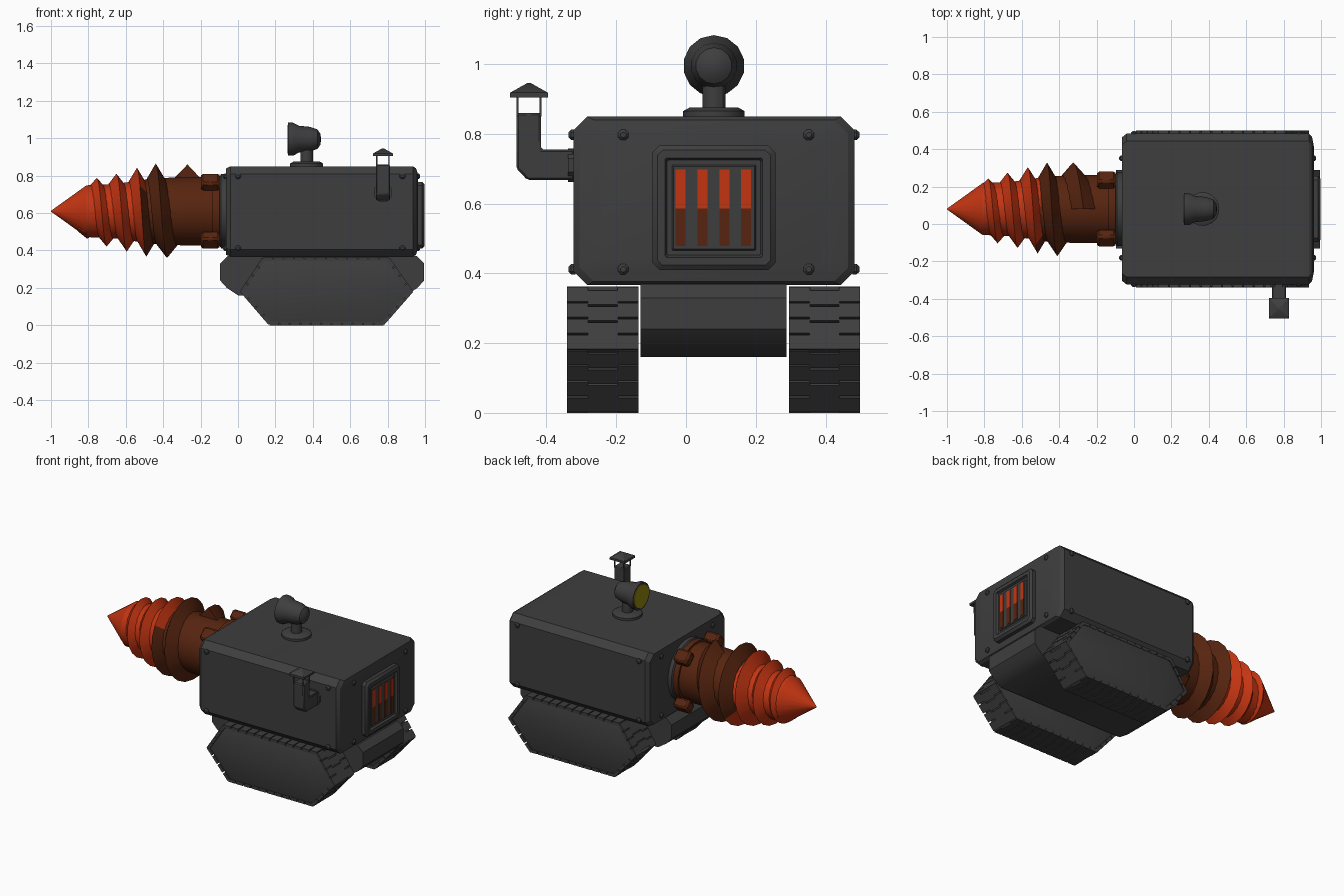
import bpy, bmesh, math
from mathutils import Vector, Matrix

if "Cube" in bpy.data.objects:
    bpy.data.objects.remove(bpy.data.objects["Cube"])

def material(name, r, g, b):
    m = bpy.data.materials.new(name)
    m.diffuse_color = (r, g, b, 1)
    m.use_nodes = True
    m.node_tree.nodes["Principled BSDF"].inputs["Base Color"].default_value = m.diffuse_color
    return m

GREY = material("dark_grey", 0.048, 0.048, 0.048)
ORANGE = material("hot_orange", 0.55, 0.035, 0.006)
BROWN = material("rust_brown", 0.095, 0.018, 0.005)
YELLOW = material("lamp_yellow", 0.28, 0.23, 0.004)
CY, DZ = 0.08, 0.61          # machine centre line and drill axis height

def build(name, verts, faces, mats=(GREY,), pick=None, smooth=30):
    me = bpy.data.meshes.new(name)
    me.from_pydata([tuple(v) for v in verts], [], faces)
    for m in mats:
        me.materials.append(m)
    bm = bmesh.new()
    bm.from_mesh(me)
    bmesh.ops.recalc_face_normals(bm, faces=bm.faces)
    if pick:
        for f in bm.faces:
            f.material_index = pick(f.calc_center_median())
    bm.to_mesh(me)
    bm.free()
    ob = bpy.data.objects.new(name, me)
    bpy.context.collection.objects.link(ob)
    if smooth:
        bpy.context.view_layer.objects.active = ob
        bpy.ops.object.select_all(action='DESELECT')
        ob.select_set(True)
        bpy.ops.object.shade_smooth_by_angle(angle=math.radians(smooth))
    return ob

def loft(name, rings, **kw):
    n = len(rings[0])
    verts = [v for r in rings for v in r]
    faces = [(i*n + k, i*n + (k+1) % n, (i+1)*n + (k+1) % n, (i+1)*n + k)
             for i in range(len(rings)-1) for k in range(n)]
    faces += [tuple(range(n)), tuple(range(len(verts)-n, len(verts)))]
    return build(name, verts, faces, **kw)

def lathe(name, profile, origin, axis='X', n=24, **kw):
    """profile: (distance along axis, radius)"""
    o = Vector(origin)
    rings = []
    for d, r in profile:
        ring = []
        for k in range(n):
            a = 2*math.pi*(k+0.5)/n
            c, s = r*math.cos(a), r*math.sin(a)
            ring.append(o + (Vector((d, c, s)) if axis == 'X' else
                             Vector((c, d, s)) if axis == 'Y' else Vector((c, s, d))))
        rings.append(ring)
    return loft(name, rings, **kw)

def boxes(name, specs, mats=(GREY,), **kw):
    """several boxes in one mesh: (centre, size, rotation matrix or None)"""
    verts, faces = [], []
    quads = [(0, 1, 3, 2), (4, 6, 7, 5), (0, 4, 5, 1), (2, 3, 7, 6), (0, 2, 6, 4), (1, 5, 7, 3)]
    for c, s, rot in specs:
        b = len(verts)
        for i in (-.5, .5):
            for j in (-.5, .5):
                for k in (-.5, .5):
                    p = Vector((i*s[0], j*s[1], k*s[2]))
                    verts.append(Vector(c) + (rot @ p if rot else p))
        faces += [tuple(b+q for q in f) for f in quads]
    return build(name, verts, faces, mats=mats, **kw)

def bevel(ob, w, seg=1):
    m = ob.modifiers.new("bevel", 'BEVEL')
    m.width, m.segments = w, seg

def chamfer_rect(x, y0, y1, z0, z1, c):
    return [(x, y0+c, z0), (x, y1-c, z0), (x, y1, z0+c), (x, y1, z1-c),
            (x, y1-c, z1), (x, y0+c, z1), (x, y0, z1-c), (x, y0, z0+c)]

# main body: chamfered box with a crowned rear
Y0, Y1, Z0, Z1 = -0.323, 0.483, 0.366, 0.85
stations = [(-0.065, .02), (-0.04, 0), (0.935, 0), (0.952, .018), (0.962, .07)]
loft("body", [chamfer_rect(x, Y0+i, Y1-i, Z0+i*.6, Z1-i*.6, 0.04) for x, i in stations])

# lower hull between the tracks
hull = [(-.055, .37), (-.096, .33), (-.096, .24), (-.06, .20), (0, .16),
        (.90, .16), (.96, .20), (.995, .24), (.995, .33), (.955, .37)]
loft("lower_hull", [[(x, y, z) for x, z in hull] for y in (-.13, .288)], smooth=40)

# tracks: hexagonal core with chevron links round it
hexa = [(.01, .18), (.165, .0), (.78, .0), (.938, .18), (.81, .363), (.13, .363)]
counts = [4, 11, 4, 4, 12, 4]
mid = Vector((.473, .18))
def track(name, yc):
    def ring(y, d):
        out = []
        for x, z in hexa:
            p = Vector((x, z))
            p -= (p-mid).normalized()*d
            out.append((p.x, y, p.y))
        return out
    loft(name + "_core", [ring(yc-.1, .045), ring(yc-.094, .018), ring(yc+.094, .018), ring(yc+.1, .045)], smooth=35)
    links = []
    for i, n in enumerate(counts):
        a, b = Vector(hexa[i]), Vector(hexa[(i+1) % 6])
        d = (b-a)/n
        length = d.length
        d.normalize()
        inward = Vector((-d.y, d.x))
        rot = Matrix(((d.x, 0, inward.x), (0, 1, 0), (d.y, 0, inward.y)))
        for k in range(n):
            p = a + d*length*(k+.5) + inward*.010
            for off, w, slide in ((-.072, .06, 0), (.072, .06, 0), (0, .086, -.2)):
                if k == 0:
                    slide = 0
                q = p + d*length*slide
                links.append(((q.x, yc+off, q.y), (length*.88, w, .02), rot))
    boxes(name + "_links", links)
track("front_track", -.2385)
track("rear_track", .397)

# drill collar and core
lathe("drill_collar", [(-.10, .185), (-.09, .2), (-.06, .2)], (0, CY, DZ))
by_heat = lambda c: 0 if c.x < -.5 else 1
lathe("drill_core", [(-1, .002), (-.81, .14), (-.65, .148), (-.5, .17), (-.48, .175), (-.3, .185), (-.09, .185)],
      (0, CY, DZ), n=20, mats=(ORANGE, BROWN), pick=by_heat)

# spiral blade: knots of (turn, x, ridge radius, root radius, half width)
knots = [(-3.6, -.815, .142, .12, .045), (-3, -.755, .178, .13, .052), (-2, -.65, .20, .14, .054),
         (-1, -.54, .232, .15, .054), (0, -.44, .255, .17, .055), (.5, -.38, .25, .175, .065),
         (1, -.27, .25, .18, .075)]
def sample(t):
    for a, b in zip(knots, knots[1:]):
        if t <= b[0]:
            f = (t-a[0])/(b[0]-a[0])
            return [u+(v-u)*f for u, v in zip(a, b)]
    return knots[-1]
rings = []
for i in range(93):
    t = -3.6 + i*.05
    _, x, ridge, root, w = sample(t)
    s, c = -math.sin(2*math.pi*t), math.cos(2*math.pi*t)
    rings.append([(px, CY+r*s, DZ+r*c) for px, r in ((x-w, root-.01), (x, ridge), (x+w, root-.01))])
loft("drill_spiral", rings, mats=(ORANGE, BROWN), pick=by_heat, smooth=30)

# four clamps holding the drill
clamps = []
for k in range(4):
    a = math.pi/4 + k*math.pi/2
    clamps.append(((-.148, CY+.22*math.cos(a), DZ+.22*math.sin(a)), (.10, .065, .085), Matrix.Rotation(a, 3, 'X')))
bevel(boxes("drill_clamps", clamps, mats=(BROWN,)), .012)
lathe("drill_band", [(-.135, .185), (-.135, .197), (-.10, .197), (-.10, .185)], (0, CY, DZ), mats=(BROWN,))

# search lamp facing the drill
lathe("lamp_base", [(.845, .09), (.865, .09), (.876, .07)], (.367, CY, 0), 'Z', 16)
lathe("lamp_post", [(.86, .034), (.97, .034)], (.367, CY, 0), 'Z', 12)
lathe("lamp_head", [(.27, .078), (.268, .088), (.295, .088), (.325, .072), (.385, .066), (.425, .052), (.44, .03), (.444, .005)],
      (0, CY, .995), n=14)
lathe("lamp_glass", [(.265, .076), (.272, .076)], (0, CY, .995), n=14, mats=(YELLOW,))

# exhaust pipe: flange, square elbow, stays and cap
PX, PY = .775, -.45
lathe("exhaust_flange", [(-.338, .052), (-.32, .052)], (PX, 0, .71), 'Y', 8)
elbow = [(-.32, .755), (-.415, .755), (-.415, .86), (-.486, .86), (-.486, .70), (-.455, .668), (-.32, .668)]
bevel(loft("exhaust_pipe", [[(x, y, z) for y, z in elbow] for x in (PX-.037, PX+.037)]), .006)
boxes("exhaust_stays", [((PX+i*.033, PY+j*.033, .88), (.006, .006, .06), None) for i in (-1, 1) for j in (-1, 1)])
cap = [(.904, .054), (.918, .054), (.945, .006)]
loft("exhaust_cap", [[(PX+i*r, PY+j*r, z) for i, j in ((-1, -1), (1, -1), (1, 1), (-1, 1))] for z, r in cap])

# rear grille: stepped frame with a recess and glowing slots
frame = [(.955, 0, .02), (.985, 0, .02), (.998, .014, .014), (.998, .036, .004), (.985, .042, .004),
         (.985, .056, .002), (.992, .060, .002)]
loft("rear_grille", [chamfer_rect(x, -.096+i, .256-i, .41+i, .767-i, c) for x, i, c in frame])
ys = [-.016, .047, .11, .172]
for name, z0, z1, m in (("grille_glow", .586, .698, ORANGE), ("grille_shade", .478, .586, BROWN)):
    boxes(name, [((.992, y, (z0+z1)/2), (.006, .029, z1-z0), None) for y in ys], mats=(m,))

# rivets on front, back and both ends
def rivet(p, d, axis):
    lathe("rivet", [(-.006*d, .017), (.006*d, .016), (.014*d, .008)], p, axis, 8)
for z in (.797, .412):
    for x in (0, .88):
        rivet((x, Y0, z), -1, 'Y')
        rivet((x, Y1, z), 1, 'Y')
    for y in (-.18, .352):
        rivet((.96, y, z), 1, 'X')
        rivet((-.065, y, z), -1, 'X')
